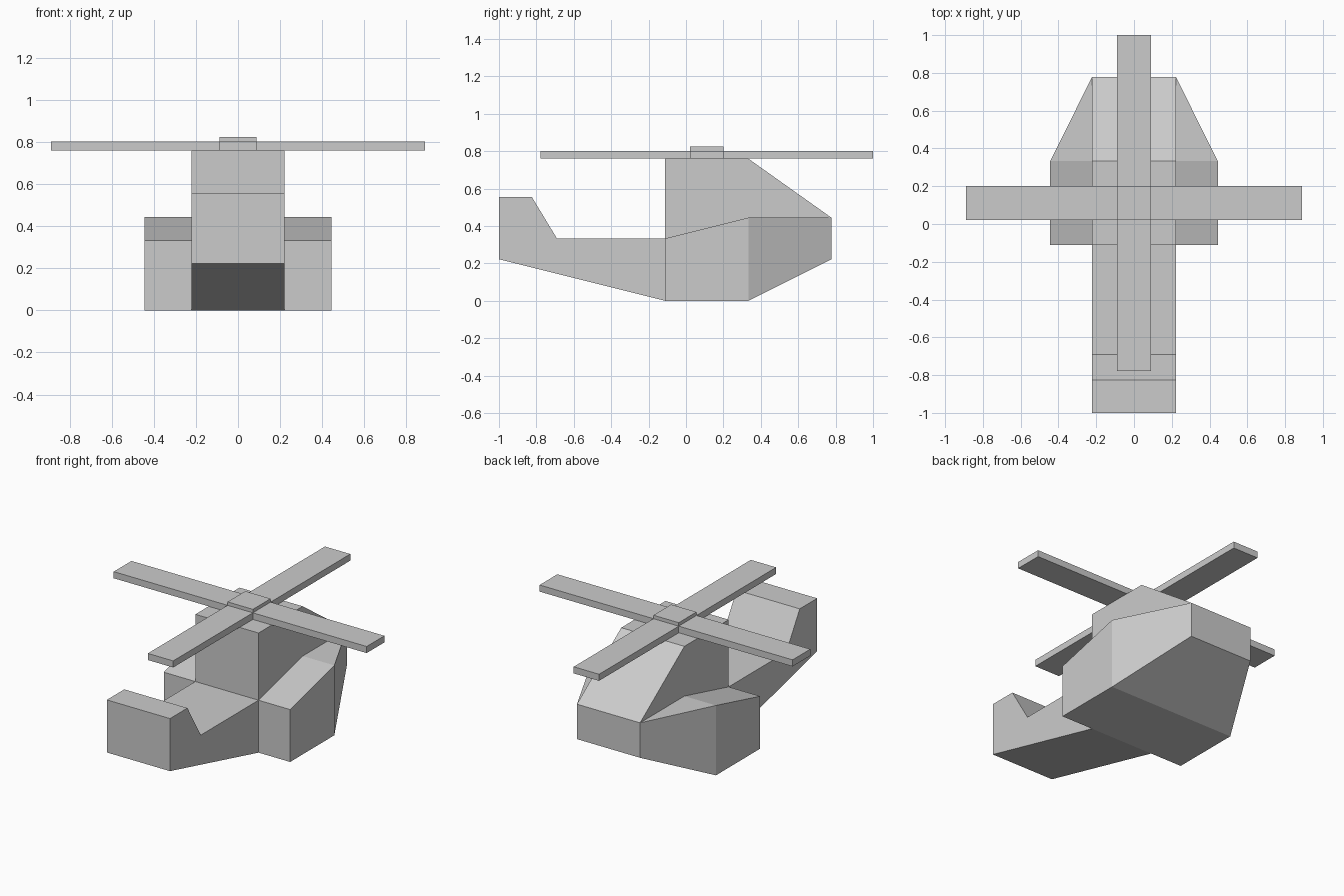
import bpy, bmesh

if "Cube" in bpy.data.objects:
    bpy.data.objects.remove(bpy.data.objects["Cube"])


def finish(name, bm):
    bmesh.ops.recalc_face_normals(bm, faces=bm.faces[:])
    mesh = bpy.data.meshes.new(name)
    bm.to_mesh(mesh)
    bm.free()
    obj = bpy.data.objects.new(name, mesh)
    bpy.context.collection.objects.link(obj)
    return obj


def extrude_profile(name, points, offset):
    bm = bmesh.new()
    face = bm.faces.new([bm.verts.new(p) for p in points])
    ext = bmesh.ops.extrude_face_region(bm, geom=[face], use_keep_orig=True)
    verts = [v for v in ext["geom"] if isinstance(v, bmesh.types.BMVert)]
    bmesh.ops.translate(bm, verts=verts, vec=offset)
    return finish(name, bm)


W, SIDE = 0.222, 0.444              # half widths of fuselage and side pods
BACK, MID, NOSE = -0.111, 0.333, 0.778

# Fuselage: side profile (y, z) with tail fin, cabin and sloping windscreen
profile = [(-1, 0.222), (BACK, 0), (MID, 0), (NOSE, 0.222), (NOSE, 0.444),
           (MID, 0.76), (BACK, 0.76), (BACK, 0.333), (-0.69, 0.333),
           (-0.825, 0.556), (-1, 0.556)]
extrude_profile("fuselage", [(-W, y, z) for y, z in profile], (2 * W, 0, 0))

# Side pods: convex wedge tapering into the nose, mirrored across x
bm = bmesh.new()
for y, bottom, top in [(BACK, 0, 0.333), (MID, 0, 0.444)]:
    for x in (W, SIDE):
        for z in (bottom, top):
            bm.verts.new((x, y, z))
for z in (0.222, 0.444):
    bm.verts.new((W, NOSE, z))
bmesh.ops.convex_hull(bm, input=bm.verts[:])
bmesh.ops.dissolve_limit(bm, angle_limit=0.01, verts=bm.verts[:], edges=bm.edges[:])
pods = finish("side_pods", bm)
pods.modifiers.new("Mirror", 'MIRROR').use_clip = False

# Rotor: crossed blades in one plus-shaped plate
B, CY, LONG = 0.089, 0.111, 0.889   # blade half width, rotor centre y, half length
corner = [(LONG, -B), (LONG, B), (B, B)]
plus = []
for _ in range(4):
    plus += corner
    corner = [(-y, x) for x, y in corner]
extrude_profile("rotor_blades", [(x, CY + y, 0.76) for x, y in plus], (0, 0, 0.042))

# Rotor hub cap
square = [(-B, -B), (B, -B), (B, B), (-B, B)]
extrude_profile("rotor_hub", [(x, CY + y, 0.802) for x, y in square], (0, 0, 0.022))
